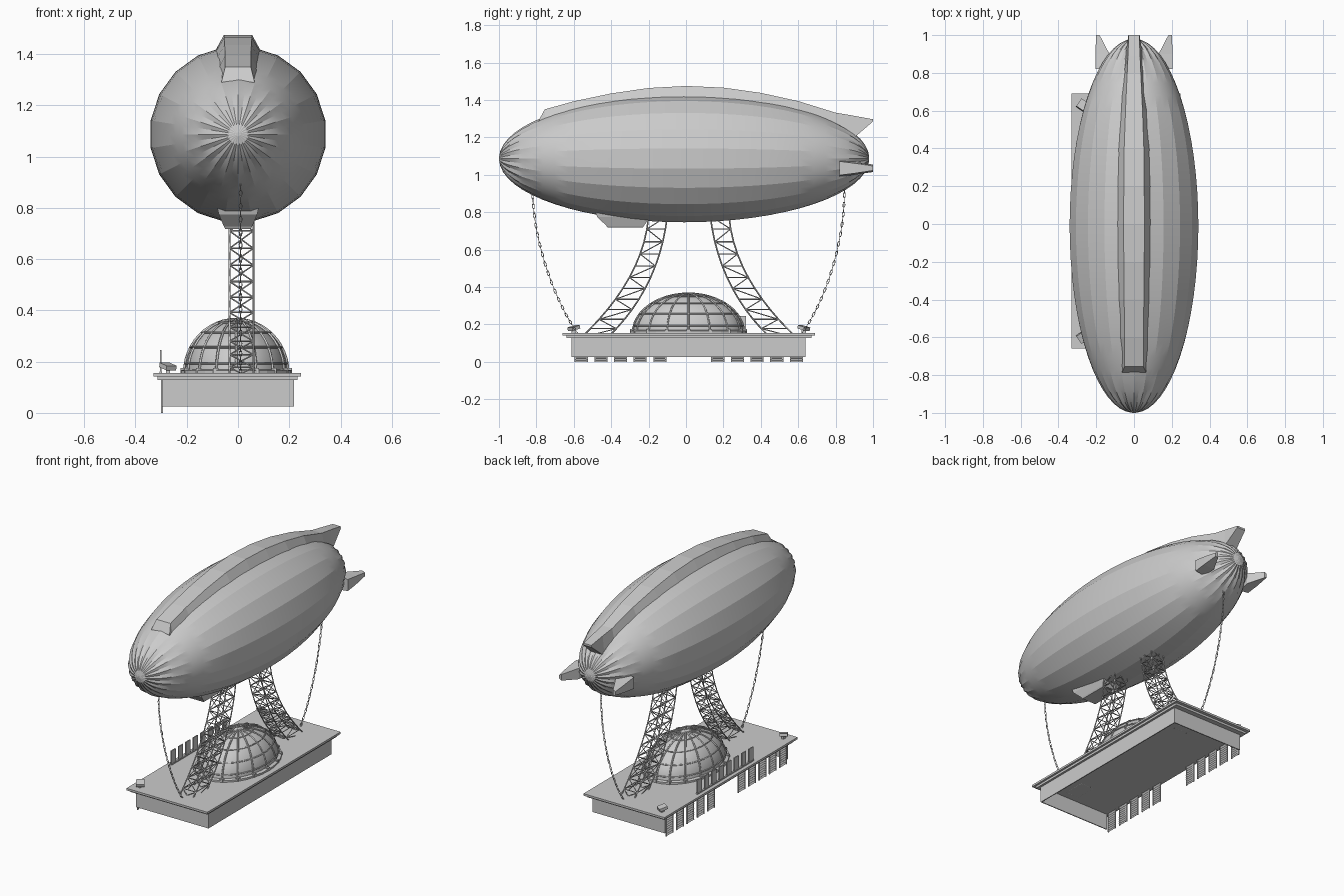
import bpy, bmesh
from math import sin, cos, pi, sqrt
from mathutils import Vector, Matrix
from mathutils.geometry import interpolate_bezier

if "Cube" in bpy.data.objects:
    bpy.data.objects.remove(bpy.data.objects["Cube"])

HULL_Y, HULL_Z, LEN, RAD = -0.01, 1.087, 0.99, 0.345


def finish(name, bm, smooth=None):
    bmesh.ops.recalc_face_normals(bm, faces=bm.faces)
    me = bpy.data.meshes.new(name)
    bm.to_mesh(me)
    bm.free()
    ob = bpy.data.objects.new(name, me)
    bpy.context.collection.objects.link(ob)
    if smooth:
        bpy.ops.object.select_all(action='DESELECT')
        ob.select_set(True)
        bpy.context.view_layer.objects.active = ob
        bpy.ops.object.shade_smooth_by_angle(angle=smooth)
    return ob


def loft(name, sections, smooth=None):
    """Skin closed sections that share a point count, capping both ends."""
    bm = bmesh.new()
    rings = [[bm.verts.new(p) for p in s] for s in sections]
    n = len(rings[0])
    for a, b in zip(rings, rings[1:]):
        for i in range(n):
            j = (i + 1) % n
            bm.faces.new((a[i], a[j], b[j], b[i]))
    bm.faces.new(rings[0])
    bm.faces.new(rings[-1])
    return finish(name, bm, smooth)


def boxes(name, items):
    """One mesh from (min corner, max corner, rotation matrix or None)."""
    bm = bmesh.new()
    for lo, hi, rot in items:
        lo, hi = Vector(lo), Vector(hi)
        m = Matrix.Translation((lo + hi) / 2) @ (rot or Matrix()) @ Matrix.Diagonal((*(hi - lo), 1))
        bmesh.ops.create_cube(bm, size=1, matrix=m)
    return finish(name, bm)


def tubes(name, paths, radius, cyclic=False, res=0):
    """One mesh of round bars following polylines."""
    cu = bpy.data.curves.new(name, 'CURVE')
    cu.dimensions = '3D'
    cu.bevel_depth, cu.bevel_resolution, cu.use_fill_caps = radius, res, True
    for path in paths:
        sp = cu.splines.new('POLY')
        sp.points.add(len(path) - 1)
        for p, co in zip(sp.points, path):
            p.co = (*co, 1)
        sp.use_cyclic_u = cyclic
    ob = bpy.data.objects.new(name, cu)
    bpy.context.collection.objects.link(ob)
    bpy.ops.object.select_all(action='DESELECT')
    ob.select_set(True)
    bpy.context.view_layer.objects.active = ob
    bpy.ops.object.convert(target='MESH')
    return ob


def bezier(x, pts, n):
    return interpolate_bezier(*[Vector((x, y, z)) for y, z in pts], n)


def hull_top(y):
    return HULL_Z + RAD * sqrt(max(0, 1 - ((y - HULL_Y) / LEN) ** 2))


# Airship envelope: 20 flat gores, pinched into lobes at nose and tail
sections = []
for i in range(33):
    t = pi * (0.008 + 0.984 * i / 32)
    pinch = abs(cos(t)) ** 8
    ring = []
    for k in range(40):
        a = pi * k / 20
        r = RAD * sin(t) * (1 - 0.14 * pinch if k % 2 else cos(pi / 20) * (1 - pinch) + pinch)
        ring.append((r * sin(a), HULL_Y - LEN * cos(t), HULL_Z + r * cos(a)))
    sections.append(ring)
loft("envelope", sections, 0.22)

# Top ridge running into the upper tail fin: (y, top z, top half width, base half width)
ridge = [(-0.785, 1.295, 0.064, 0.066), (-0.755, 1.35, 0.05, 0.07), (-0.6, 1.393, 0.05, 0.085),
         (-0.4, 1.435, 0.052, 0.095), (-0.2, 1.464, 0.054, 0.1), (0, 1.475, 0.055, 0.1),
         (0.2, 1.466, 0.054, 0.1), (0.4, 1.438, 0.052, 0.095), (0.6, 1.394, 0.045, 0.08),
         (0.8, 1.332, 0.036, 0.055), (0.89, 1.317, 0.032, 0.045), (1.0, 1.297, 0.028, 0.03)]
loft("top_ridge_fin", [[(-b, y, base), (-t, y, z), (t, y, z), (b, y, base)]
                       for y, z, t, b in ridge
                       for base in [1.285 if y == 1.0 else hull_top(y) - 0.04]])

# Side tail fins: (y, inner x, outer x, bottom z, top z)
for name, s in (("left_fin", -1), ("right_fin", 1)):
    loft(name, [[(s * xi, y, zb), (s * xo, y, zb + 0.008), (s * xo, y, zt - 0.008), (s * xi, y, zt)]
                for y, xi, xo, zb, zt in ((0.82, 0.14, 0.205, 0.99, 1.08),
                                          (0.9, 0.13, 0.205, 1.0, 1.07),
                                          (1.0, 0.182, 0.2, 1.015, 1.055))])

# Gondola under the hull
loft("gondola", [[(-w, y0, z), (w, y0, z), (w, y1, z), (-w, y1, z)]
                 for w, y0, y1, z in ((0.085, -0.49, -0.17, 0.82), (0.075, -0.475, -0.19, 0.775),
                                      (0.055, -0.425, -0.225, 0.727), (0.05, -0.42, -0.23, 0.718))])

# Station base: stepped deck over three open-bottomed walls
boxes("deck", [((-0.33, -0.66, 0.142), (0.245, 0.69, 0.155), None),
               ((-0.315, -0.64, 0.128), (0.232, 0.67, 0.142), None)])
boxes("base_walls", [((-0.296, -0.611, 0.025), (0.218, -0.605, 0.13), None),
                     ((-0.296, 0.632, 0.025), (0.218, 0.638, 0.13), None),
                     ((0.212, -0.611, 0.025), (0.218, 0.638, 0.13), None)])

# Louvred shutters along the left side, in two groups of five
parts = []
tilt = Matrix.Rotation(0.6, 4, 'Y')
for start in (-0.595, 0.135):
    for i in range(5):
        y = start + 0.105 * i
        for e in (0, 0.064):
            parts.append(((-0.3, y + e, 0), (-0.292, y + e + 0.006, 0.13), None))
        for k in range(9):
            z = 0.002 + 0.0142 * k
            parts.append(((-0.298, y, z), (-0.294, y + 0.07, z + 0.011), tilt))
boxes("shutters", parts)

# Roof sign reduced to blank plates on a rail
boxes("sign_plates", [((-0.305, -0.25 + 0.075 * i, 0.16), (-0.298, -0.205 + 0.075 * i, 0.245), None)
                      for i in range(8)]
      + [((-0.307, -0.25, 0.155), (-0.296, 0.32, 0.162), None)])

# Tilted floodlights at both ends of the sign
for name, y, s in (("front_floodlight", -0.6, 1), ("back_floodlight", 0.63, -1)):
    rot = Matrix.Rotation(s * 0.6, 4, 'Z') @ Matrix.Rotation(s * 0.25, 4, 'X')
    boxes(name, [((-0.297, y - 0.025, 0.172), (-0.25, y + 0.025, 0.19), rot),
                 ((-0.28, y - 0.012, 0.153), (-0.266, y + 0.012, 0.176), None)])


# Glazed dome with ribs and hoops
def dome_point(a, e, grow=0.0):
    return (-0.007 + (0.2 + grow) * cos(e) * cos(a), 0.013 + (0.295 + grow) * cos(e) * sin(a),
            0.155 + (0.208 + grow) * sin(e))


loft("dome_glass", [[dome_point(pi * k / 16, pi / 2 * i / 10.2) for k in range(32)]
                    for i in range(11)], 0.6)
tubes("dome_ribs", [[dome_point(pi * k / 8, pi / 2 * i / 12, 0.003) for i in range(13)]
                    for k in range(16)], 0.005)
tubes("dome_hoops", [[dome_point(pi * k / 16, e, 0.003) for k in range(32)]
                     for e in (0.18, 0.5, 0.85, 1.2)], 0.004, True)
loft("dome_curb", [[dome_point(pi * k / 16, 0, g)[:2] + (z,) for k in range(32)]
                   for g, z in ((0.018, 0.15), (0.018, 0.166), (0.0, 0.17))])
boxes("dome_feet", [((x - 0.01, y - 0.01, 0.155), (x + 0.01, y + 0.01, 0.175), None)
                    for k in range(16) for x, y, z in [dome_point(pi * k / 8, 0, 0.008)]])

# Curved lattice towers: four chords, frames and diagonals
OUTER = [(-0.2, 0.78), (-0.22, 0.52), (-0.38, 0.30), (-0.56, 0.13)]
INNER = [(-0.1, 0.78), (-0.13, 0.52), (-0.24, 0.30), (-0.42, 0.13)]
for name, s in (("front_tower", 1), ("back_tower", -1)):
    def side(x, pts):
        return bezier(x, [(y if s > 0 else 0.03 - y, z) for y, z in pts], 12)
    c = [side(-0.033, OUTER), side(0.06, OUTER), side(0.06, INNER), side(-0.033, INNER)]
    tubes(name + "_chords", c, 0.0042)
    tubes(name + "_frames", [[q[i] for q in c] for i in range(12)], 0.003, True)
    braces = []
    for i in range(11):
        for a, b in ((0, 1), (2, 3)):
            braces += [[c[a][i], c[b][i + 1]], [c[b][i], c[a][i + 1]]]
        for a, b in ((0, 3), (1, 2)):
            braces.append([c[a][i], c[b][i + 1]] if i % 2 else [c[b][i], c[a][i + 1]])
    tubes(name + "_braces", braces, 0.0028)

# Hanging mooring chains with alternating links
CHAINS = {"front_chain": [(-0.82, 0.92), (-0.82, 0.65), (-0.70, 0.32), (-0.58, 0.155)],
          "back_chain": [(0.847, 0.93), (0.85, 0.65), (0.75, 0.33), (0.62, 0.155)]}
for name, pts in CHAINS.items():
    path = bezier(0.01, pts, 34)
    links = []
    for i, (p, q) in enumerate(zip(path, path[1:])):
        d = q - p
        side_dir = Vector((1, 0, 0))
        if i % 2:
            side_dir = side_dir.cross(d).normalized()
        links.append([(p + q) / 2 + d * 0.62 * cos(pi * k / 4) + side_dir * 0.0055 * sin(pi * k / 4)
                      for k in range(8)])
    tubes(name, links, 0.0019, True)
